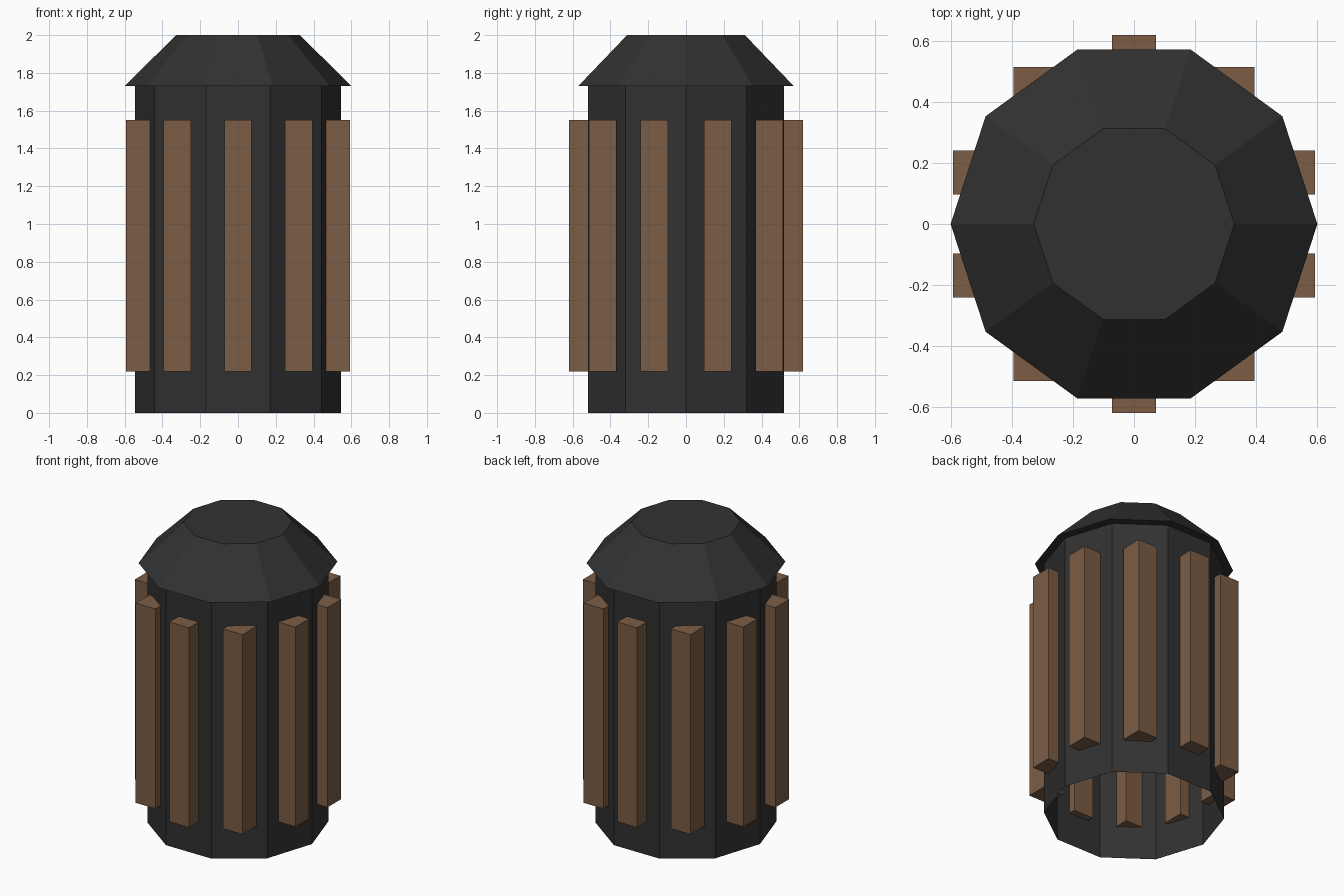
import bpy, bmesh, math

if "Cube" in bpy.data.objects:
    bpy.data.objects.remove(bpy.data.objects["Cube"])

SIDES = 10


def material(name, rgb):
    mat = bpy.data.materials.new(name)
    mat.diffuse_color = (*rgb, 1.0)
    mat.use_nodes = True
    mat.node_tree.nodes["Principled BSDF"].inputs["Base Color"].default_value = mat.diffuse_color
    return mat


def add_object(name, bm, mat):
    mesh = bpy.data.meshes.new(name)
    bm.normal_update()
    bm.to_mesh(mesh)
    bm.free()
    mesh.materials.append(mat)
    obj = bpy.data.objects.new(name, mesh)
    bpy.context.collection.objects.link(obj)
    return obj


def lathe(bm, profile, cap_top=False):
    """Ten-sided shell through (radius, height) rings, first corner on +x."""
    rings = []
    for r, z in profile:
        rings.append([bm.verts.new((r * math.cos(math.tau * i / SIDES),
                                    r * math.sin(math.tau * i / SIDES), z))
                      for i in range(SIDES)])
    for low, high in zip(rings, rings[1:]):
        for i in range(SIDES):
            j = (i + 1) % SIDES
            bm.faces.new((low[i], low[j], high[j], high[i]))
    if cap_top:
        bm.faces.new(rings[-1])


charcoal = material("charcoal", (0.031, 0.031, 0.031))
brown = material("brown", (0.20, 0.11, 0.06))

# Body open at the bottom, flaring into an overhanging sloped cap
bm = bmesh.new()
lathe(bm, [(0.545, 0.0), (0.545, 1.73), (0.60, 1.73), (0.328, 2.0)], cap_top=True)
add_object("capped_body", bm, charcoal)

# Square upright slats, one per side, all aligned with the axes
SLAT_W, SLAT_R, SLAT_LOW, SLAT_HIGH = 0.145, 0.546, 0.22, 1.55
for i in range(SIDES):
    a = math.tau * (i + 0.5) / SIDES
    bm = bmesh.new()
    bmesh.ops.create_cube(bm, size=1.0)
    bmesh.ops.scale(bm, vec=(SLAT_W, SLAT_W, SLAT_HIGH - SLAT_LOW), verts=bm.verts)
    slat = add_object(f"slat_{i + 1}", bm, brown)
    slat.location = (SLAT_R * math.cos(a), SLAT_R * math.sin(a),
                     (SLAT_LOW + SLAT_HIGH) / 2)
